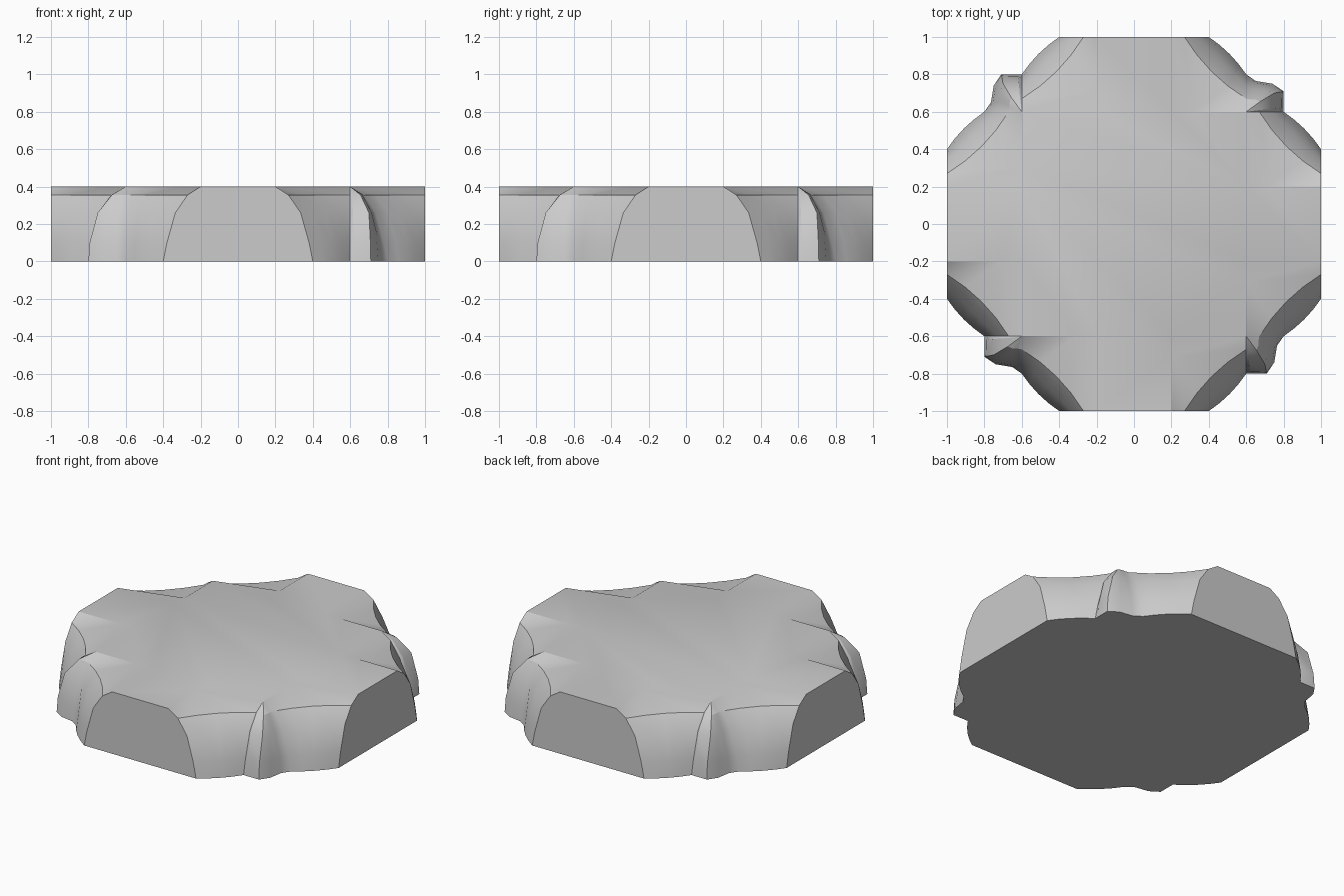
import bpy, bmesh, math

if "Cube" in bpy.data.objects:
    bpy.data.objects.remove(bpy.data.objects["Cube"])

LEVELS = [0, 0.1, 0.26, 0.355]          # heights of the cliff contours
INSET = [0, 0.02, 0.065, 0.13]          # how far each contour leans inward
BULGE = [0.01, 0.01, 0.0, -0.02]        # outward bow of each contour
N = 4                                   # segments along one cliff bank

# Corner outcrop: offsets from (0.6, 0.6) at each height
NOSE = [
    [(0.05, 0.165), (0.14, 0.15), (0.2, 0.11), (0.2, 0.02)],
    [(0.05, 0.155), (0.125, 0.142), (0.193, 0.108), (0.19, 0.02)],
    [(0.05, 0.118), (0.1, 0.115), (0.15, 0.1), (0.148, 0.015)],
    [(0.03, 0.065), (0.05, 0.065), (0.075, 0.055), (0.078, 0.01)],
]
# Rim of the level plateau, one quarter
RIM = [(0.2, 1), (0.2, 0.6), (0.31, 0.6), (0.6, 0.6), (0.6, 0.2), (0.71, 0.2), (1, 0.2)]


def bank(level, dx, dy):
    d, b = INSET[level], BULGE[level]
    pts = []
    for i in range(N + 1):
        t = i / N
        k = 4 * t * (1 - t) * b
        pts.append((0.4 - d + (0.2 + d) * t + k + dx, 1 - (0.2 + d) * t + k + dy))
    return pts


def contour(level):
    nose = [(0.6 + u, 0.6 + v) for u, v in NOSE[level]]
    return bank(level, 0, 0) + nose + bank(level, 0.4, -0.4)


def turn(p, q):
    # quarter turns, clockwise
    for _ in range(q):
        p = (p[1], -p[0])
    return p


bm = bmesh.new()
rings = [[[bm.verts.new((*turn(p, q), LEVELS[k])) for p in contour(k)]
          for k in range(4)] for q in range(4)]
rims = [[bm.verts.new((*turn(p, q), 0.4)) for p in RIM] for q in range(4)]

for q in range(4):
    ring, rim, nxt = rings[q], rims[q], (q + 1) % 4
    # Cliff walls
    for k in range(3):
        for i in range(len(ring[k]) - 1):
            bm.faces.new((ring[k][i], ring[k][i + 1], ring[k + 1][i + 1], ring[k + 1][i]))
    # Sloping shoulders of the two banks
    edge = ring[3]
    a, b = edge[:N + 1], edge[-(N + 1):]
    for pts, r in ((a, rim[0:4]), (b, rim[3:7])):
        bm.faces.new((r[0], r[1], r[2], pts[0]))
        for i in range(N):
            bm.faces.new((r[2], pts[i], pts[i + 1]))
        bm.faces.new((r[2], pts[N], r[3]))
    # Top of the corner outcrop
    for i in range(N, len(edge) - N - 1):
        bm.faces.new((rim[3], edge[i], edge[i + 1]))
    # Flat cut end
    bm.faces.new([ring[k][-1] for k in range(4)] + [rim[-1], rims[nxt][0]]
                 + [rings[nxt][k][0] for k in (3, 2, 1, 0)])

# Plateau and base
bm.faces.new([v for r in rims for v in r])
bm.faces.new([v for r in rings for v in r[0]])
bmesh.ops.recalc_face_normals(bm, faces=bm.faces[:])

mesh = bpy.data.meshes.new("cliff_plateau")
bm.to_mesh(mesh)
bm.free()
obj = bpy.data.objects.new("cliff_plateau", mesh)
bpy.context.collection.objects.link(obj)
bpy.context.view_layer.objects.active = obj
obj.select_set(True)
bpy.ops.object.shade_smooth_by_angle(angle=math.radians(25))
